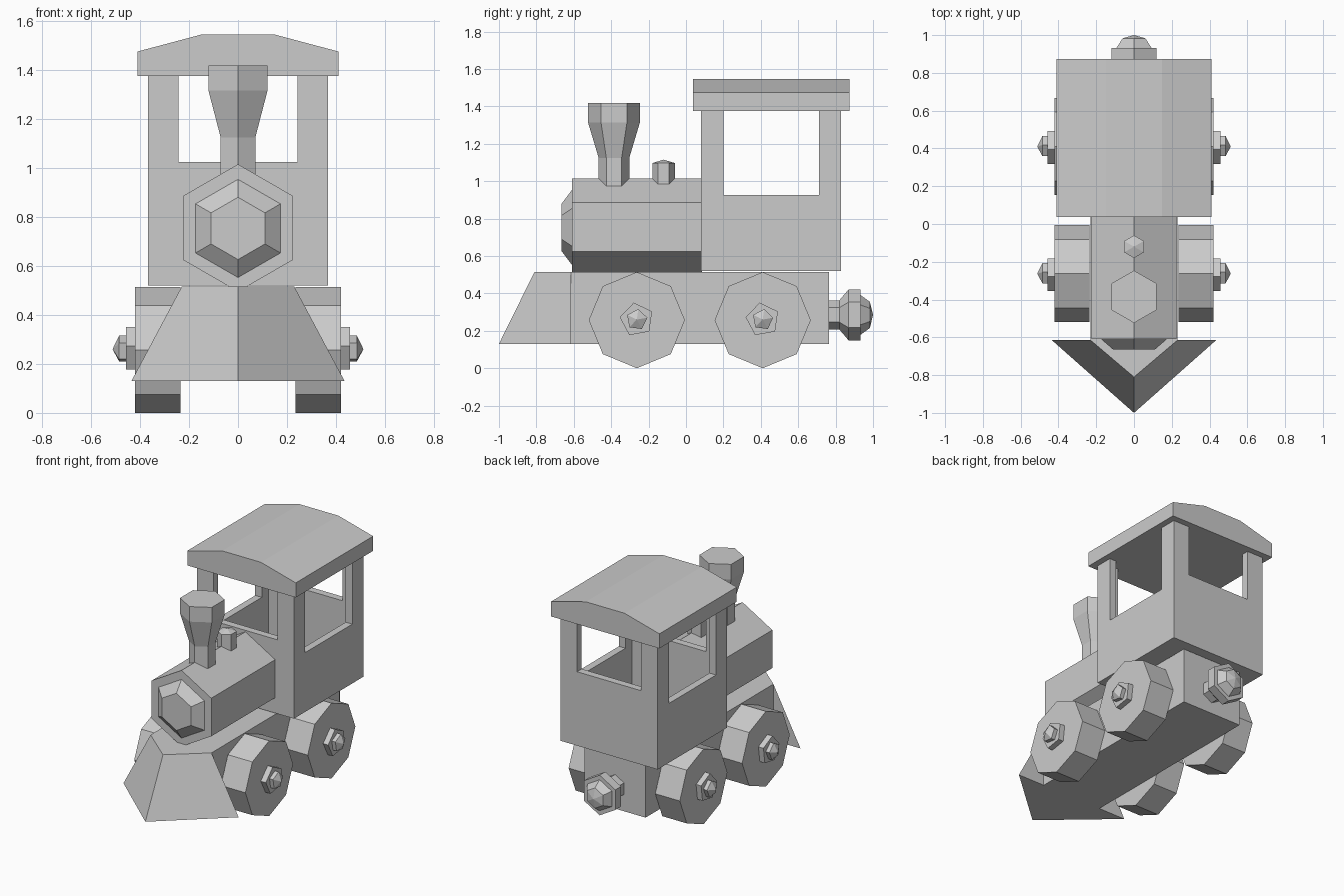
import bpy, bmesh
from math import cos, sin, radians
from mathutils import Vector

if "Cube" in bpy.data.objects:
    bpy.data.objects.remove(bpy.data.objects["Cube"], do_unlink=True)

GREY = (0.6, 0.6, 0.6, 1)
grey = bpy.data.materials.new("plain_grey")
grey.use_nodes = True
grey.diffuse_color = GREY
grey.node_tree.nodes["Principled BSDF"].inputs["Base Color"].default_value = GREY


def finish(name, bm, mirror=False):
    bmesh.ops.recalc_face_normals(bm, faces=bm.faces)
    mesh = bpy.data.meshes.new(name)
    bm.to_mesh(mesh)
    bm.free()
    mesh.materials.append(grey)
    obj = bpy.data.objects.new(name, mesh)
    bpy.context.collection.objects.link(obj)
    if mirror:
        obj.modifiers.new("mirror", 'MIRROR')
    return obj


def loft(name, rings, mirror=False):
    """Skin a list of rings; a ring of one point makes a tip."""
    bm = bmesh.new()
    loops = [[bm.verts.new(p) for p in ring] for ring in rings]
    for a, b in zip(loops, loops[1:]):
        n = len(a)
        for i in range(n):
            j = (i + 1) % n
            if len(b) == 1:
                bm.faces.new((a[i], a[j], b[0]))
            else:
                bm.faces.new((a[i], a[j], b[j], b[i]))
    for end in (loops[0], loops[-1]):
        if len(end) > 2:
            bm.faces.new(end)
    return finish(name, bm, mirror)


def turned(name, axis, centre, sides, profile, phase=90, mirror=False):
    """Faceted lathe; profile is (position along axis, radius)."""
    def place(t, u, v):
        p = {'X': (t, u, v), 'Y': (u, t, v), 'Z': (u, v, t)}[axis]
        return Vector(centre) + Vector(p)
    rings = []
    for t, r in profile:
        angles = [radians(phase + 360 * i / sides) for i in range(sides if r else 1)]
        rings.append([place(t, r * cos(a), r * sin(a)) for a in angles])
    return loft(name, rings, mirror)


def box(name, x, y, z):
    return loft(name, [[(x[0], y[0], h), (x[1], y[0], h), (x[1], y[1], h), (x[0], y[1], h)]
                       for h in z])


def cut(obj, cutter):
    cutter.hide_render = True
    mod = obj.modifiers.new("cut", 'BOOLEAN')
    mod.operation = 'DIFFERENCE'
    mod.solver = 'EXACT'
    mod.object = cutter
    bpy.context.view_layer.objects.active = obj
    bpy.ops.object.modifier_apply(modifier=mod.name)
    bpy.data.objects.remove(cutter, do_unlink=True)


# Chassis and wedge-shaped track clearer
box("chassis", (-0.23, 0.23), (-0.615, 0.765), (0.13, 0.515))
loft("track_clearer", [[(-w, -0.615, z), (0, tip, z), (w, -0.615, z)]
                       for w, tip, z in ((0.435, -1.0, 0.13), (0.23, -0.81, 0.515))])

# Boiler with chamfered nose
turned("boiler", 'Y', (0, 0, 0.755), 6, [(-0.61, 0.26), (0.085, 0.26)])
turned("boiler_nose", 'Y', (0, 0, 0.753), 6, [(-0.665, 0.127), (-0.605, 0.207)])

# Chimney and steam dome
turned("chimney", 'Z', (0, -0.385, 0), 6,
       [(0.975, 0.082), (1.125, 0.082), (1.315, 0.139), (1.418, 0.139)])
turned("steam_dome", 'Z', (0, -0.12, 0), 6, [(0.985, 0.06), (1.097, 0.06), (1.115, 0)])

# Cab shell with open windows on all four sides
cab = box("cab", (-0.367, 0.367), (0.08, 0.83), (0.52, 1.376))
cut(cab, box("cab_hollow", (-0.317, 0.317), (0.13, 0.78), (0.57, 1.6)))
cut(cab, box("side_window_cutter", (-0.6, 0.6), (0.20, 0.71), (0.925, 1.6)))
cut(cab, box("end_window_cutter", (-0.242, 0.242), (-0.2, 1.2), (1.025, 1.6)))

# Roof with sloping shoulders
roof_profile = [(-0.41, 1.375), (0.41, 1.375), (0.41, 1.475),
                (0.147, 1.545), (-0.147, 1.545), (-0.41, 1.475)]
loft("roof", [[(x, y, z) for x, z in roof_profile] for y in (0.038, 0.873)])

# Wheels and hub caps, mirrored to both sides
for label, y in (("front", -0.263), ("rear", 0.41)):
    turned(label + "_wheels", 'X', (0, y, 0.257), 8,
           [(0.235, 0.257), (0.42, 0.257)], mirror=True)
    turned(label + "_hub_plates", 'X', (0, y, 0.26), 5,
           [(0.415, 0.092), (0.458, 0.092)], phase=100, mirror=True)
    turned(label + "_hub_caps", 'X', (0, y, 0.26), 5,
           [(0.45, 0.057), (0.485, 0.057), (0.512, 0)], phase=82, mirror=True)

# Rear coupling: stem, flange and rounded tip
turned("coupling_stem", 'Y', (0, 0, 0.285), 6,
       [(0.76, 0.078), (0.82, 0.078), (0.87, 0.137), (0.932, 0.137)])
turned("coupling_tip", 'Y', (0, 0, 0.285), 6,
       [(0.925, 0.108), (0.935, 0.105), (0.983, 0.07), (1.0, 0)])
